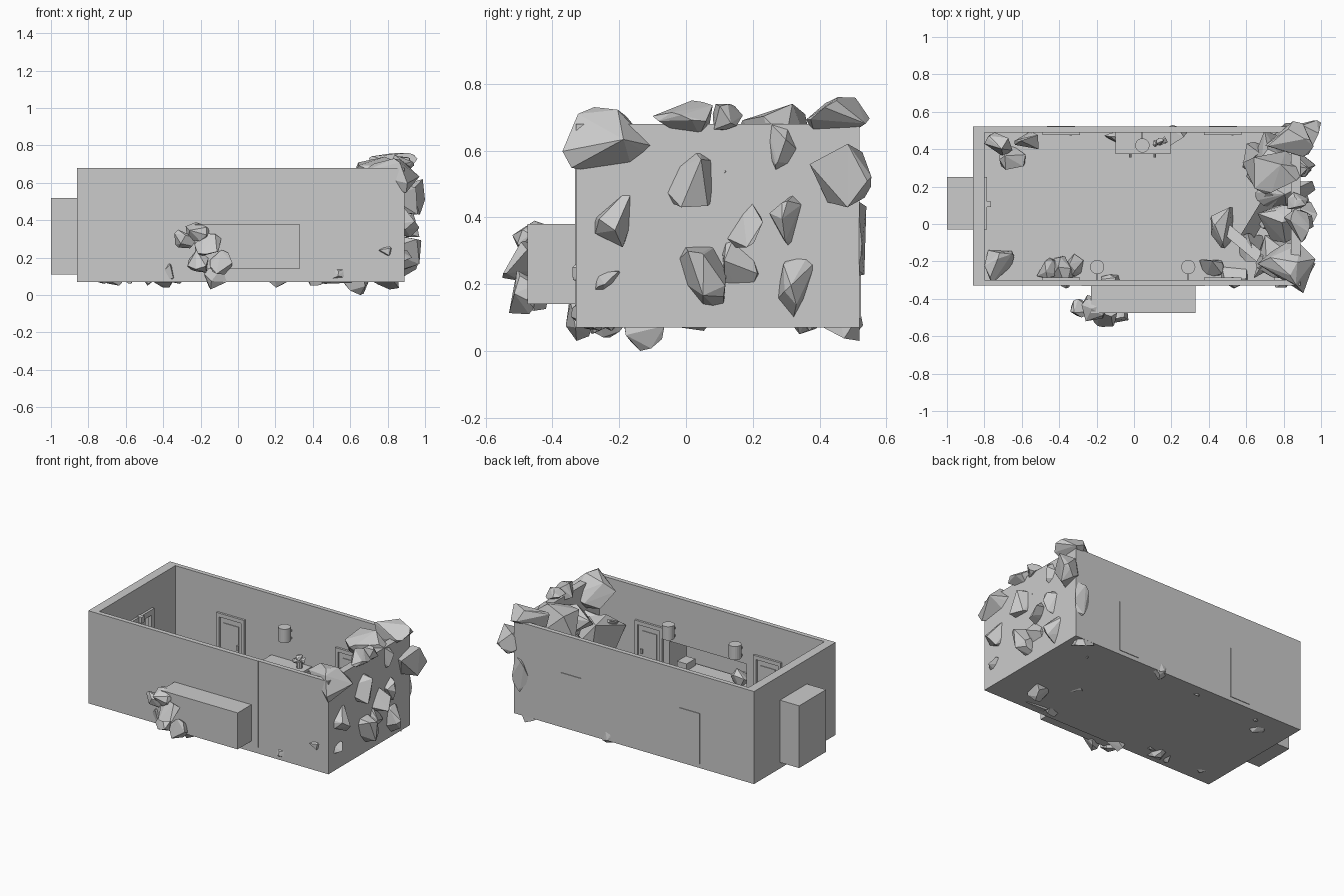
import bpy, bmesh, math, random
from mathutils import Vector, Matrix

if "Cube" in bpy.data.objects:
    bpy.data.objects.remove(bpy.data.objects["Cube"])

random.seed(7)


def make(name, bm):
    bmesh.ops.recalc_face_normals(bm, faces=bm.faces)
    me = bpy.data.meshes.new(name)
    bm.to_mesh(me)
    bm.free()
    ob = bpy.data.objects.new(name, me)
    bpy.context.collection.objects.link(ob)
    return ob


def box(name, x0, x1, y0, y1, z0, z1, open_dir=None):
    """Axis-aligned box; open_dir removes the face with that normal."""
    bm = bmesh.new()
    size = (x1 - x0, y1 - y0, z1 - z0)
    mid = ((x0 + x1) / 2, (y0 + y1) / 2, (z0 + z1) / 2)
    bmesh.ops.create_cube(bm, size=1, matrix=Matrix.Translation(mid) @ Matrix.Diagonal((*size, 1)))
    if open_dir:
        bm.normal_update()
        drop = [f for f in bm.faces if f.normal.dot(Vector(open_dir)) > 0.9]
        bmesh.ops.delete(bm, geom=drop, context='FACES')
    return make(name, bm)


def cyl(name, c, r, h, sides=20, axis='Z'):
    bm = bmesh.new()
    rot = {'Z': Matrix(), 'Y': Matrix.Rotation(math.pi / 2, 4, 'X')}[axis]
    bmesh.ops.create_cone(bm, cap_ends=True, segments=sides, radius1=r, radius2=r, depth=h,
                          matrix=Matrix.Translation(c) @ rot)
    return make(name, bm)


def cut(target, *bounds):
    c = box('cutter', *bounds)
    m = target.modifiers.new('cut', 'BOOLEAN')
    m.operation, m.solver, m.object = 'DIFFERENCE', 'EXACT', c
    bpy.context.view_layer.objects.active = target
    bpy.ops.object.modifier_apply(modifier=m.name)
    bpy.data.objects.remove(c)


def rock(name, x0, x1, y0, y1, z0, z1, n=13):
    """Faceted convex boulder stretched to fill the given bounds."""
    pts = [Vector([random.gauss(0, 1) for _ in range(3)]).normalized() for _ in range(n)]
    lo = [min(p[i] for p in pts) for i in range(3)]
    hi = [max(p[i] for p in pts) for i in range(3)]
    b = ((x0, x1), (y0, y1), (z0, z1))
    bm = bmesh.new()
    for p in pts:
        bm.verts.new([b[i][0] + (p[i] - lo[i]) / (hi[i] - lo[i]) * (b[i][1] - b[i][0]) for i in range(3)])
    r = bmesh.ops.convex_hull(bm, input=bm.verts)
    bmesh.ops.delete(bm, geom=[g for g in r['geom_interior'] if isinstance(g, bmesh.types.BMVert)],
                     context='VERTS')
    return make(name, bm)


# open-topped room shell with openings into both alcoves
room = box('room_shell', -.86, .89, -.33, .52, .07, .68)
cut(room, -.80, .84, -.30, .49, .095, .8)
cut(room, -.23, .33, -.40, -.20, .14, .38)
cut(room, -.90, -.70, -.03, .25, .11, .46)

# alcoves hanging off the front and left walls
box('front_alcove', -.23, .33, -.475, -.33, .14, .38, (0, 1, 0))
box('left_alcove', -1.0, -.86, -.03, .25, .11, .52, (1, 0, 0))
box('alcove_mattress', -.22, .32, -.465, -.31, .14, .19)
box('alcove_pillow', .24, .31, -.44, -.35, .19, .235)

# centre panel on the front wall, around the alcove
panel = box('front_panel', -.28, .38, -.332, -.329, .11, .68)
cut(panel, -.23, .33, -.4, -.2, .14, .38)


def door(name, x, wall, s):
    """Framed door on a long wall; s points from the wall into the room."""
    def part(n, a, b, d0, d1, z0, z1):
        ys = sorted((wall + s * d0, wall + s * d1))
        box(name + n, x + a, x + b, *ys, z0, z1)
    for side in (-1, 1):
        a, b = sorted((side * .08, side * .10))
        part('_jamb', a, b, -.005, .014, .095, .46)
    part('_lintel', -.08, .08, -.005, .014, .435, .46)
    part('_panel', -.075, .075, -.034 if s < 0 else -.02, .003, .097, .43)
    part('_inset', -.055, .055, 0, .007, .14, .40)
    part('_handle', .045, .058, .003, .016, .25, .28)


for dx in (-.39, .475):
    door('back_door', dx, .49, -1)
    door('front_door', dx, -.30, 1)

# frame round the left alcove
for y0, y1, z0, z1 in ((-.03, 0, .1, .46), (.22, .25, .1, .46), (-.03, .25, .46, .495)):
    box('left_frame', -.805, -.785, y0, y1, z0, z1)
box('left_door', -.85, -.83, 0, .22, .11, .46)
box('left_box', -.80, -.765, .09, .12, .46, .50)

# wall lamps with paired brackets
for lx, ly, wy in ((-.197, -.23, -.332), (.29, -.23, -.332), (.045, .42, .50)):
    cyl('lamp_shade', (lx, ly, .485), .038, .09)
    for z in (.43, .48):
        box('lamp_bracket', lx - .004, lx + .004, min(ly, wy), max(ly, wy), z - .006, z + .006)

# desk with knobs and desk-top clutter
box('desk', -.095, .19, .38, .49, .095, .26)
box('desk_top', -.1, .195, .375, .49, .26, .28)
for kx in (-.02, .11):
    cyl('desk_knob', (kx, .37, .2), .007, .03, 8, 'Y')
cyl('desk_pot', (.14, .44, .30), .02, .04, 10)
for ox, oy, oz in ((0, 0, .345), (.02, .01, .325), (-.02, -.01, .32)):
    rock('desk_ornament', .12 + ox, .16 + ox, .42 + oy, .46 + oy, oz - .02, oz + .02)

# boulders breaking through the right wall: x0 x1 y0 y1 z0 z1
top_boulders = [
    (.66, .97, -.37, -.10, .52, .73), (.80, .94, -.10, .08, .64, .75),
    (.58, .93, .16, .39, .50, .74), (.70, .96, .36, .55, .62, .76),
    (.84, 1.0, .37, .555, .43, .62), (.82, .93, .08, .17, .66, .74),
    (.78, .90, .48, .54, .22, .45)]
for b in top_boulders:
    rock('top_boulder', *b)

# stones embedded in the right wall: x1 y0 y1 z0 z1
wall_stones = [
    (.96, -.10, .10, .43, .62), (.97, -.29, -.13, .31, .51), (.97, .07, .23, .31, .51),
    (.95, .25, .35, .29, .48), (.98, -.06, .13, .09, .34), (.97, .27, .41, .10, .30),
    (.93, -.29, -.16, .13, .26), (.94, .10, .22, .12, .40)]
for x1, y0, y1, z0, z1 in wall_stones:
    rock('wall_stone', 1.62 - x1, x1, y0, y1, z0, z1)

# rubble slope inside the right end
slope = [
    (.60, .88, .15, .50, .10, .52), (.64, .88, -.29, -.05, .10, .50),
    (.72, .88, -.10, .20, .10, .42), (.41, .53, -.13, .09, .06, .22),
    (.58, .72, .28, .44, .06, .36)]
for b in slope:
    rock('slope_rock', *b)

# fallen beams leaning in the rubble
for (p, q, w) in (((.46, .0, .13), (.70, -.20, .20), .06), ((.61, -.06, .12), (.75, .17, .45), .07),
                  ((.72, -.12, .2), (.86, .12, .55), .06)):
    a, b = Vector(p), Vector(q)
    beam = box('fallen_beam', -w / 2, w / 2, -w / 3, w / 3, -.5 * (b - a).length, .5 * (b - a).length)
    beam.matrix_world = Matrix.Translation((a + b) / 2) @ (b - a).to_track_quat('Z', 'Y').to_matrix().to_4x4()

# debris piles on the floor
debris = [
    (-.80, -.65, .36, .49, .07, .27), (-.72, -.58, .29, .42, .05, .18),
    (-.64, -.51, .40, .49, .06, .22), (-.80, -.64, -.32, -.14, .06, .20),
    (-.52, -.40, -.29, -.18, .05, .17), (-.45, -.32, -.345, -.17, .04, .20),
    (-.38, -.27, -.28, -.16, .06, .16), (.35, .48, -.29, -.19, .05, .17),
    (.46, .61, -.345, -.23, .06, .16), (.15, .29, .42, .53, .04, .17),
    (-.16, -.07, .43, .49, .06, .16), (.56, .70, -.20, -.05, 0, .2),
    (.72, .86, .40, .52, .03, .2), (.75, .83, -.34, -.25, .2, .27)]
for b in debris:
    rock('floor_debris', *b)

# rock cluster at the end of the front alcove
cluster = [
    (-.28, -.15, -.52, -.38, .29, .39), (-.34, -.22, -.50, -.40, .25, .35),
    (-.24, -.09, -.55, -.42, .21, .33), (-.27, -.15, -.52, -.41, .12, .24),
    (-.15, -.03, -.53, -.44, .11, .24), (-.18, -.06, -.36, -.27, .03, .16),
    (-.20, -.08, -.44, -.33, .18, .30)]
for b in cluster:
    rock('alcove_rock', *b)
